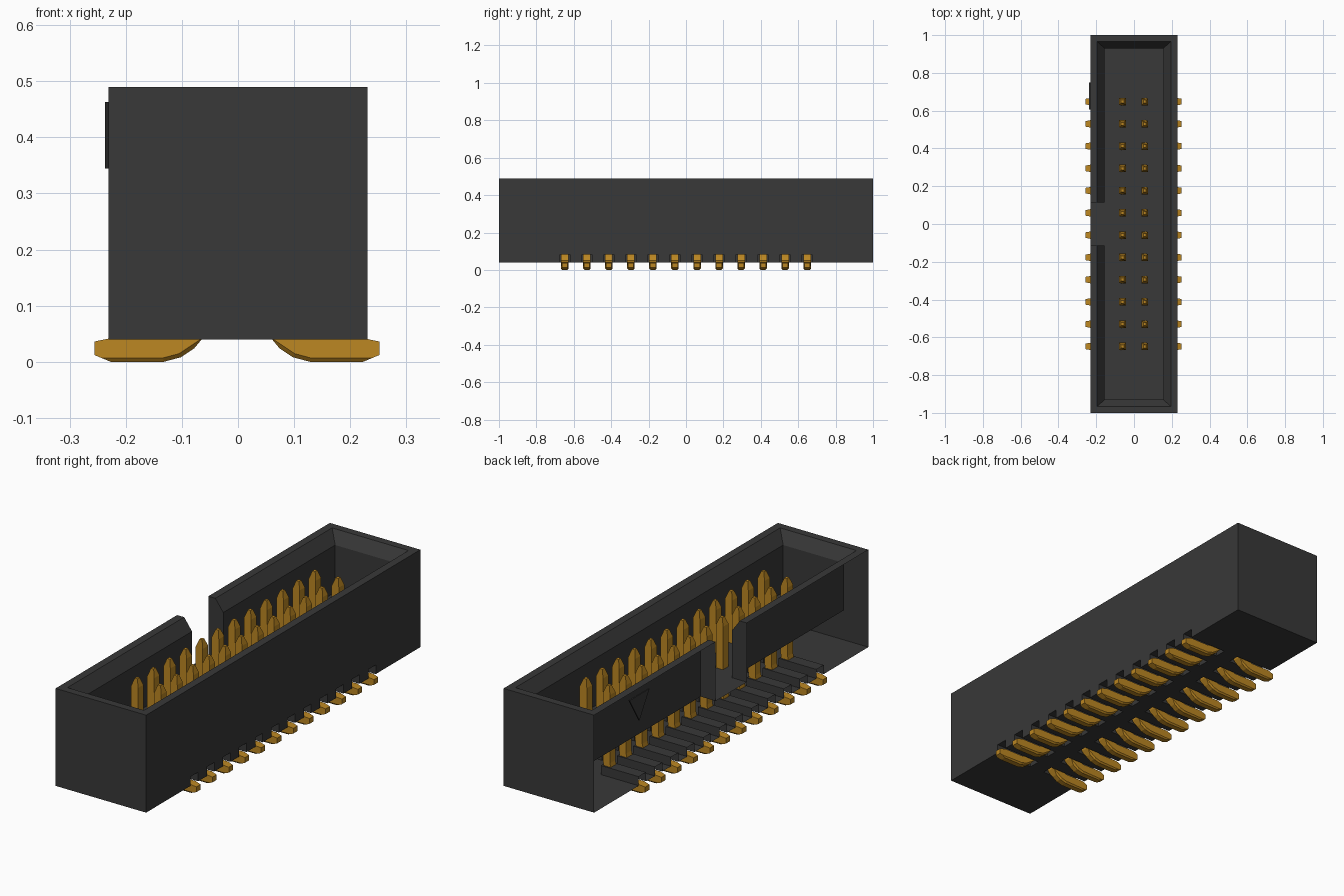
import bpy, bmesh
from mathutils import Matrix, Vector

old = bpy.data.objects.get("Cube")
if old:
    bpy.data.objects.remove(old, do_unlink=True)


def material(name, rgb):
    m = bpy.data.materials.new(name)
    m.use_nodes = True
    m.diffuse_color = (*rgb, 1)
    m.node_tree.nodes["Principled BSDF"].inputs["Base Color"].default_value = (*rgb, 1)
    return m


black = material("black plastic", (0.04, 0.04, 0.04))
gold = material("gold metal", (0.5, 0.24, 0.016))


def make_object(name, bm, mat):
    bmesh.ops.recalc_face_normals(bm, faces=bm.faces[:])
    mesh = bpy.data.meshes.new(name)
    bm.to_mesh(mesh)
    bm.free()
    mesh.materials.append(mat)
    ob = bpy.data.objects.new(name, mesh)
    bpy.context.collection.objects.link(ob)
    return ob


def add_box(bm, lo, hi):
    lo, hi = Vector(lo), Vector(hi)
    mat = Matrix.Translation((lo + hi) / 2) @ Matrix.Diagonal((*(hi - lo), 1))
    return bmesh.ops.create_cube(bm, size=1, matrix=mat)["verts"]


def prism(bm, pts, axis, a, b):
    """Extrude a profile of (u, z) points along x or y from a to b."""
    place = (lambda u, z: (u, a, z)) if axis == "y" else (lambda u, z: (a, u, z))
    face = bm.faces.new([bm.verts.new(place(u, z)) for u, z in pts])
    new = bmesh.ops.extrude_face_region(bm, geom=[face])["geom"]
    step = Vector((0, b - a, 0)) if axis == "y" else Vector((b - a, 0, 0))
    bmesh.ops.translate(bm, vec=step, verts=[v for v in new if isinstance(v, bmesh.types.BMVert)])


HALF_W, TOP, BASE, FLOOR = 0.231, 0.49, 0.04, 0.217
PITCH, COUNT = 0.1178, 12
rows = [(i - (COUNT - 1) / 2) * PITCH for i in range(COUNT)]

# Shroud block
bm = bmesh.new()
add_box(bm, (-HALF_W, -1, BASE), (HALF_W, 1, TOP))
body = make_object("shroud", bm, black)

# Cavity cutter: straight well with a flared mouth
bm = bmesh.new()
loops = []
for hx, hy, z in ((0.155, 0.93, FLOOR), (0.155, 0.93, 0.435), (0.195, 0.965, TOP), (0.195, 0.965, 0.6)):
    loops.append([bm.verts.new((sx * hx, sy * hy, z)) for sx, sy in ((-1, -1), (1, -1), (1, 1), (-1, 1))])
for a, b in zip(loops, loops[1:]):
    for i in range(4):
        j = (i + 1) % 4
        bm.faces.new((a[i], a[j], b[j], b[i]))
bm.faces.new(loops[0])
bm.faces.new(loops[-1])
cavity = make_object("cavity_cutter", bm, black)

# Key notch cutter
bm = bmesh.new()
add_box(bm, (-0.4, -0.114, FLOOR), (-0.1, 0.114, 0.6))
notch = make_object("notch_cutter", bm, black)

# Slots under the shroud for the legs
bm = bmesh.new()
for y in rows:
    for s in (-1, 1):
        x0, x1 = sorted((s * 0.038, s * 0.3))
        add_box(bm, (x0, y - 0.027, 0), (x1, y + 0.027, 0.082))
slots = make_object("slot_cutter", bm, black)

cutters = (cavity, notch, slots)
for c in cutters:
    c.hide_render = True
    mod = body.modifiers.new(c.name, "BOOLEAN")
    mod.operation, mod.solver, mod.object = "DIFFERENCE", "EXACT", c
bpy.context.view_layer.update()
cut = bpy.data.meshes.new_from_object(body.evaluated_get(bpy.context.evaluated_depsgraph_get()))
body.modifiers.clear()
body.data = cut
for c in cutters:
    bpy.data.objects.remove(c, do_unlink=True)

# The outer skin on the notch side is open
bm = bmesh.new()
bm.from_mesh(cut)
skin = [f for f in bm.faces if all(abs(v.co.x + HALF_W) < 1e-4 for v in f.verts)]
bmesh.ops.delete(bm, geom=skin, context="FACES")
bm.to_mesh(cut)
bm.free()

# Raised triangle marking the first pin
bm = bmesh.new()
prism(bm, [(0.605, 0.463), (0.75, 0.463), (0.678, 0.344)], "x", -0.237, -HALF_W)
make_object("first_pin_marker", bm, black)

# Bent pin: tapered tip, post, bend and foot
pin_profile = [(0.052, 0.45), (0.066, 0.45), (0.077, 0.415), (0.077, 0.1), (0.084, 0.07),
               (0.1, 0.05), (0.13, 0.042), (0.225, 0.042), (0.254, 0.036), (0.254, 0.012),
               (0.225, 0), (0.13, 0), (0.1, 0.008), (0.076, 0.024), (0.056, 0.048),
               (0.045, 0.08), (0.041, 0.11), (0.041, 0.415)]
bm = bmesh.new()
prism(bm, pin_profile, "y", -0.02, 0.02)
for v in bm.verts:
    if v.co.z > 0.44:
        v.co.y *= 0.4
    elif v.co.x > 0.25:
        v.co.y *= 0.75
# Chamfer the lower side edges of the foot
lower = [e for e in bm.edges if abs(e.verts[0].co.y - e.verts[1].co.y) < 0.01
         and all(v.co.z < 0.03 and v.co.x < 0.23 for v in e.verts)]
bmesh.ops.bevel(bm, geom=lower, offset=0.007, segments=1, affect="EDGES", clamp_overlap=True)
right_pin = make_object("pin_right", bm, gold)

# Mirrored pin for the other row
bm = bmesh.new()
bm.from_mesh(right_pin.data)
bmesh.ops.scale(bm, vec=(-1, 1, 1), verts=bm.verts[:])
left_pin = make_object("pin_left", bm, gold)

for first in (right_pin, left_pin):
    first.location = (-0.002, rows[0], 0)
    for i, y in enumerate(rows[1:], 2):
        ob = bpy.data.objects.new(f"{first.name}_{i}", first.data)
        ob.location = (-0.002, y, 0)
        bpy.context.collection.objects.link(ob)
